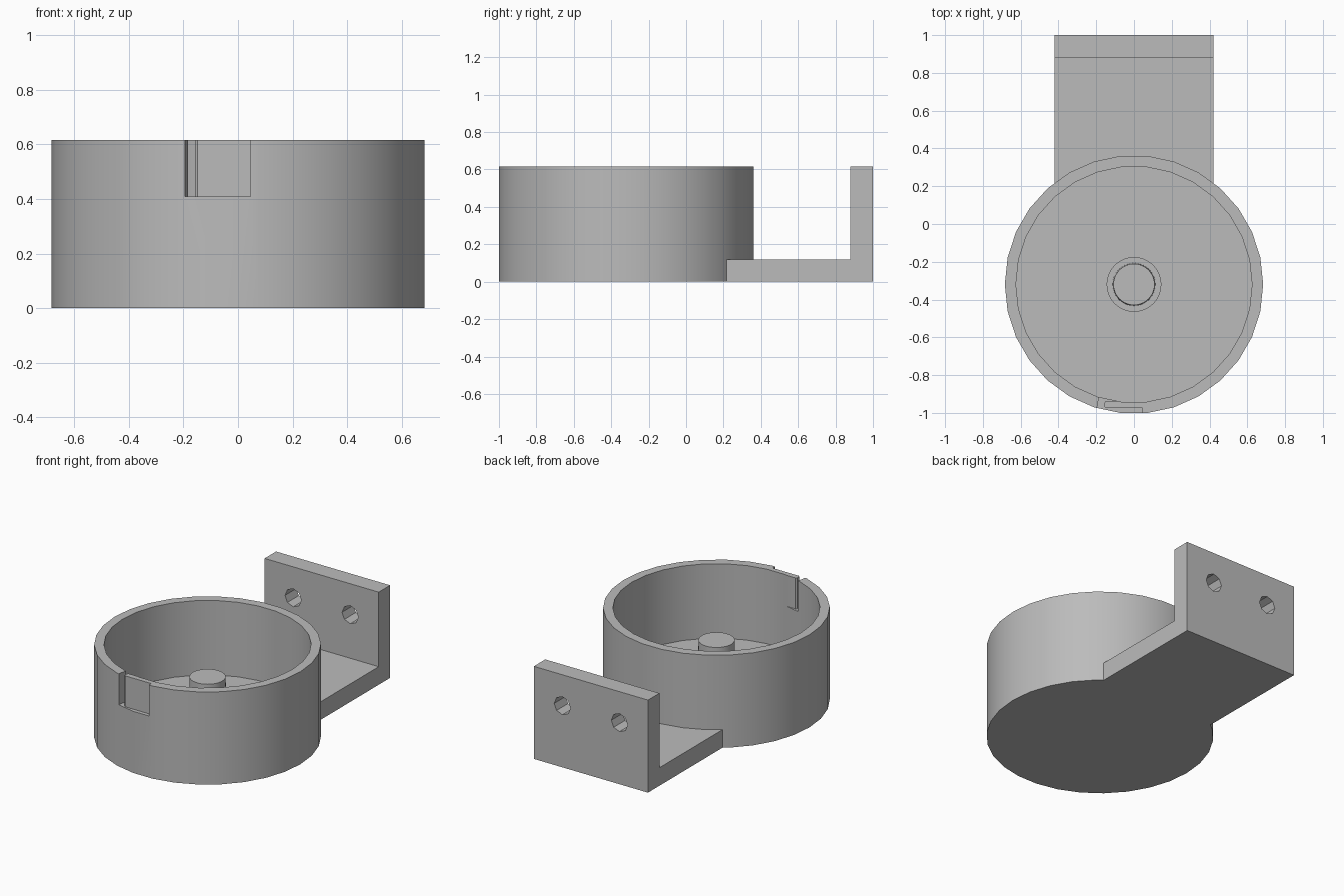
import bpy, bmesh, math
from mathutils import Matrix

cube = bpy.data.objects.get("Cube")
if cube:
    bpy.data.objects.remove(cube, do_unlink=True)

CENTER_Y = -0.32
HEIGHT = 0.616
FLOOR = 0.12
OUTER, INNER = 0.684, 0.625

grey = bpy.data.materials.new("plain grey")
grey.use_nodes = True
grey.diffuse_color = (0.5, 0.5, 0.5, 1)
grey.node_tree.nodes["Principled BSDF"].inputs["Base Color"].default_value = (0.5, 0.5, 0.5, 1)


def add_object(name, bm):
    bmesh.ops.recalc_face_normals(bm, faces=bm.faces)
    mesh = bpy.data.meshes.new(name)
    bm.to_mesh(mesh)
    bm.free()
    mesh.materials.append(grey)
    obj = bpy.data.objects.new(name, mesh)
    bpy.context.collection.objects.link(obj)
    return obj


def lathe(name, profile, sides):
    """Revolve (radius, z) points, closed at both ends, about the cup axis."""
    bm = bmesh.new()
    rings = []
    for r, z in profile:
        rings.append([bm.verts.new((r * math.cos(math.tau * i / sides),
                                    CENTER_Y + r * math.sin(math.tau * i / sides), z))
                      for i in range(sides)])
    for a, b in zip(rings, rings[1:]):
        for i in range(sides):
            j = (i + 1) % sides
            bm.faces.new((a[i], a[j], b[j], b[i]))
    bm.faces.new(rings[0])
    bm.faces.new(rings[-1])
    return add_object(name, bm)


def extrude(name, points, vector, place):
    """Extrude a flat outline; place maps each 2D point into space."""
    bm = bmesh.new()
    face = bm.faces.new([bm.verts.new(place(*p)) for p in points])
    top = bmesh.ops.extrude_face_region(bm, geom=[face])["geom"]
    bmesh.ops.translate(bm, vec=vector, verts=[v for v in top if isinstance(v, bmesh.types.BMVert)])
    return add_object(name, bm)


def cut(target, cutters):
    for c in cutters:
        c.hide_render = True
        mod = target.modifiers.new("cut", "BOOLEAN")
        mod.operation = "DIFFERENCE"
        mod.solver = "EXACT"
        mod.object = c
    bpy.context.view_layer.update()
    graph = bpy.context.evaluated_depsgraph_get()
    mesh = bpy.data.meshes.new_from_object(target.evaluated_get(graph))
    target.modifiers.clear()
    target.data = mesh
    for c in cutters:
        bpy.data.objects.remove(c, do_unlink=True)


def smooth(obj, degrees):
    bpy.ops.object.select_all(action="DESELECT")
    obj.select_set(True)
    bpy.context.view_layer.objects.active = obj
    bpy.ops.object.shade_smooth_by_angle(angle=math.radians(degrees))


# Open cup with a thick floor
cup = lathe("cup", [(OUTER, 0), (OUTER, HEIGHT), (INNER, HEIGHT), (INNER, FLOOR)], 30)

# Exit slot in the rim, leaving a thin recessed tab with a rounded end
slot_outline = [(-0.195, -1.05), (0.045, -1.05), (0.045, -0.975), (-0.148, -0.975),
                (-0.157, -0.967), (-0.157, -0.947), (-0.15, -0.938), (-0.08, -0.938),
                (-0.08, -0.9), (-0.18, -0.9), (-0.185, -0.922), (-0.192, -0.945), (-0.195, -0.97)]
slot = extrude("slot_cutter", slot_outline, (0, 0, 0.4), lambda x, y: (x, y, 0.41))
cut(cup, [slot])
smooth(cup, 25)

# Central shaft on a low shoulder
hub = lathe("hub", [(0.145, FLOOR - 0.03), (0.145, 0.16), (0.113, 0.16), (0.109, 0.4)], 40)
smooth(hub, 30)

# L-shaped mounting bracket, fitted around the cup
bracket_outline = [(0.1, 0), (1, 0), (1, HEIGHT), (0.88, HEIGHT), (0.88, FLOOR), (0.1, FLOOR)]
bracket = extrude("mounting_bracket", bracket_outline, (0.84, 0, 0), lambda y, z: (-0.42, y, z))
cutters = [lathe("cup_cutter", [(OUTER, -0.1), (OUTER, 1)], 30)]

# Two screw holes
for side in (-1, 1):
    bm = bmesh.new()
    bmesh.ops.create_cone(bm, cap_ends=True, segments=8, radius1=0.06, radius2=0.06, depth=0.4,
                          matrix=Matrix.Translation((0.21 * side, 0.94, 0.41))
                          @ Matrix.Rotation(math.pi / 2, 4, "X"))
    cutters.append(add_object("hole_cutter", bm))
cut(bracket, cutters)
